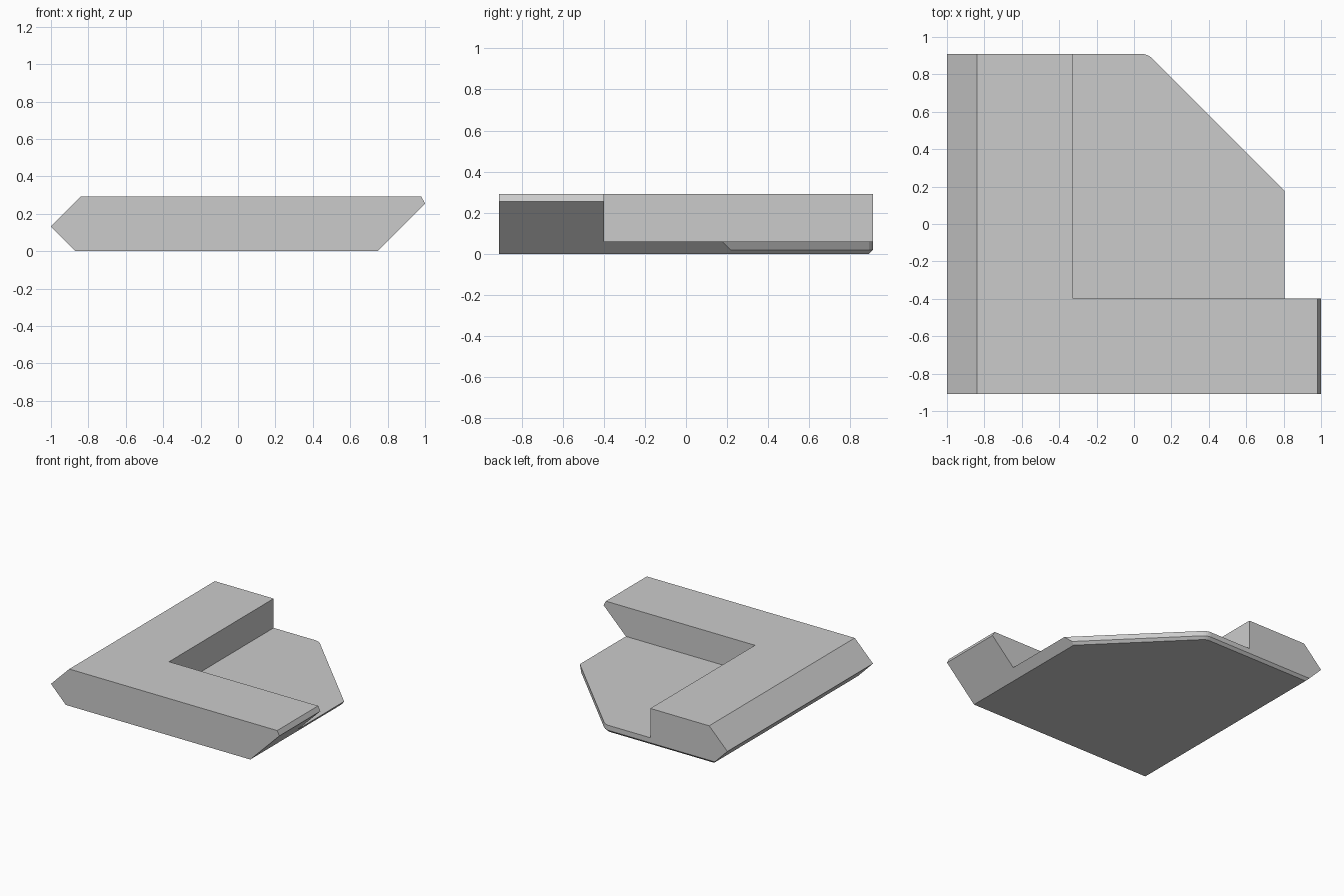
import bpy
import bmesh
from math import sin, cos, radians
from mathutils import Vector

cube = bpy.data.objects.get("Cube")
if cube:
    bpy.data.objects.remove(cube)

HALF_DEPTH = 0.91
FLOOR = 0.06      # height of the recessed plate
CHAMFER = 0.02    # bevel under the back and diagonal edges

grey = bpy.data.materials.new("light grey")
grey.use_nodes = True
grey.diffuse_color = (0.6, 0.6, 0.6, 1)
grey.node_tree.nodes["Principled BSDF"].inputs["Base Color"].default_value = (0.6, 0.6, 0.6, 1)


def prism(profile, y0, y1):
    """Extrude an x-z profile from y0 to y1."""
    bm = bmesh.new()
    face = bm.faces.new([bm.verts.new((x, y0, z)) for x, z in profile])
    result = bmesh.ops.extrude_face_region(bm, geom=[face])
    verts = [g for g in result["geom"] if isinstance(g, bmesh.types.BMVert)]
    bmesh.ops.translate(bm, verts=verts, vec=(0, y1 - y0, 0))
    bmesh.ops.recalc_face_normals(bm, faces=bm.faces)
    return bm


def slice_off(bm, point, normal):
    """Remove everything beyond a plane and close the opening."""
    geom = bm.verts[:] + bm.edges[:] + bm.faces[:]
    cut = bmesh.ops.bisect_plane(bm, geom=geom, dist=1e-6, plane_co=point,
                                 plane_no=normal, clear_outer=True)
    edges = [g for g in cut["geom_cut"] if isinstance(g, bmesh.types.BMEdge)]
    bmesh.ops.holes_fill(bm, edges=edges, sides=0)


def make_object(name, bm):
    bmesh.ops.recalc_face_normals(bm, faces=bm.faces)
    mesh = bpy.data.meshes.new(name)
    bm.to_mesh(mesh)
    bm.free()
    mesh.materials.append(grey)
    obj = bpy.data.objects.new(name, mesh)
    bpy.context.collection.objects.link(obj)
    return obj


# Angled block running front to back
body = prism([(-0.87, 0), (0.745, 0), (1, 0.255), (0.98, 0.292),
              (-0.84, 0.292), (-1, 0.132)], -HALF_DEPTH, HALF_DEPTH)

# Diagonal back corner with a rounded start and a chamfer beneath
radius = 0.09
centre = Vector((0.035, HALF_DEPTH - radius, CHAMFER))
for step in range(5):
    a = radians(45 * step / 4)
    outward = Vector((sin(a), cos(a), 0))
    rim = centre + outward * radius
    if step:
        slice_off(body, rim, outward)
    slice_off(body, rim, outward - Vector((0, 0, 1)))
block = make_object("corner_block", body)

# Recess that leaves an L-shaped wall above the plate
recess = make_object("recess_cutter", prism(
    [(-0.325, FLOOR), (1.2, FLOOR), (1.2, 0.5), (-0.325, 0.5)], -0.398, 1.2))
recess.hide_render = True
recess.hide_viewport = True
recess.display_type = 'WIRE'
cut = block.modifiers.new("recess", 'BOOLEAN')
cut.operation = 'DIFFERENCE'
cut.solver = 'EXACT'
cut.object = recess
